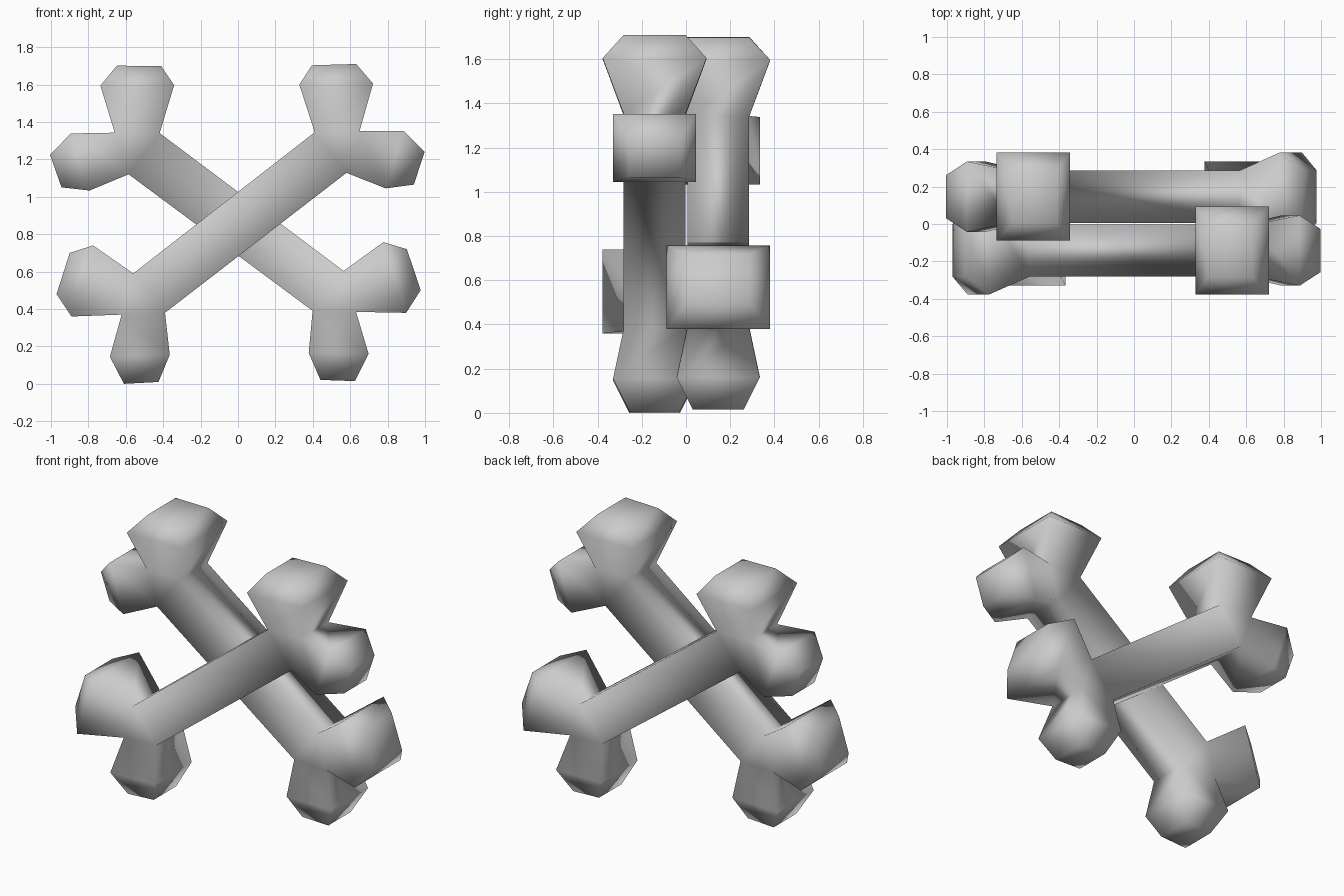
import bpy, bmesh
from mathutils import Matrix, Vector

if "Cube" in bpy.data.objects:
    bpy.data.objects.remove(bpy.data.objects["Cube"])

# Front outline of one bone: name -> (x, z, half depth)
P = {
    # lower joint: shaft upper edge, shaft lower edge, crotch
    'la': (-0.56, 0.59, .14), 'lb': (-0.39, 0.38, .14), 'lc': (-0.622, 0.37, .14),
    # lower side knob, lower foot knob
    'l1': (-0.775, 0.74, .235), 'l2': (-0.89, 0.36, .235),
    'l3': (-0.90, 0.70, .14), 'l4': (-0.97, 0.48, .14),
    'l5': (-0.685, 0.145, .188), 'l6': (-0.365, 0.155, .188),
    'l7': (-0.61, 0.0, .115), 'l8': (-0.425, 0.01, .115),
    # upper joint
    'ua': (0.41, 1.345, .14), 'ub': (0.58, 1.128, .14), 'uc': (0.65, 1.352, .14),
    # upper top knob, upper side knob
    'u1': (0.328, 1.60, .235), 'u2': (0.722, 1.605, .235),
    'u3': (0.395, 1.703, .14), 'u4': (0.632, 1.71, .14),
    'u5': (0.885, 1.352, .188), 'u6': (0.79, 1.045, .188),
    'u7': (0.998, 1.24, .115), 'u8': (0.94, 1.065, .115),
}
# Patches of the front face (mirrored to the back)
PATCHES = ['la lb ub ua', 'la lc lb', 'ua ub uc',
           'la l1 l2 lc', 'l1 l3 l4 l2', 'lc l5 l6 lb', 'l5 l7 l8 l6',
           'ua uc u2 u1', 'u1 u2 u4 u3', 'uc ub u6 u5', 'u5 u6 u8 u7']
RIM = 'la l1 l3 l4 l2 lc l5 l7 l8 l6 lb ub u6 u8 u7 u5 uc u2 u4 u3 u1 ua'.split()
YC = 0.142


def make_bone(name, matrix):
    bm = bmesh.new()
    front = {k: bm.verts.new((x, -YC - d, z)) for k, (x, z, d) in P.items()}
    back = {k: bm.verts.new((x, -YC + d, z)) for k, (x, z, d) in P.items()}
    for patch in PATCHES:
        keys = patch.split()
        bm.faces.new([front[k] for k in keys])
        bm.faces.new([back[k] for k in reversed(keys)])
    for a, b in zip(RIM, RIM[1:] + RIM[:1]):
        bm.faces.new((front[a], front[b], back[b], back[a]))
    bm.transform(matrix)
    bmesh.ops.recalc_face_normals(bm, faces=bm.faces)
    for f in bm.faces:
        f.smooth = True
    me = bpy.data.meshes.new(name)
    bm.to_mesh(me)
    bm.free()
    ob = bpy.data.objects.new(name, me)
    bpy.context.collection.objects.link(ob)
    return ob


# Front bone, and the rear bone turned half round and tipped by a degree
make_bone('front_bone', Matrix.Identity(4))
pivot = Vector((0, 0, 0.86))
tip = (Matrix.Translation(pivot + Vector((0, 0.004, 0.003)))
       @ Matrix.Rotation(-0.0185, 4, 'Y')
       @ Matrix.Translation(-pivot) @ Matrix.Diagonal((-1, -1, 1, 1)))
make_bone('rear_bone', tip)
